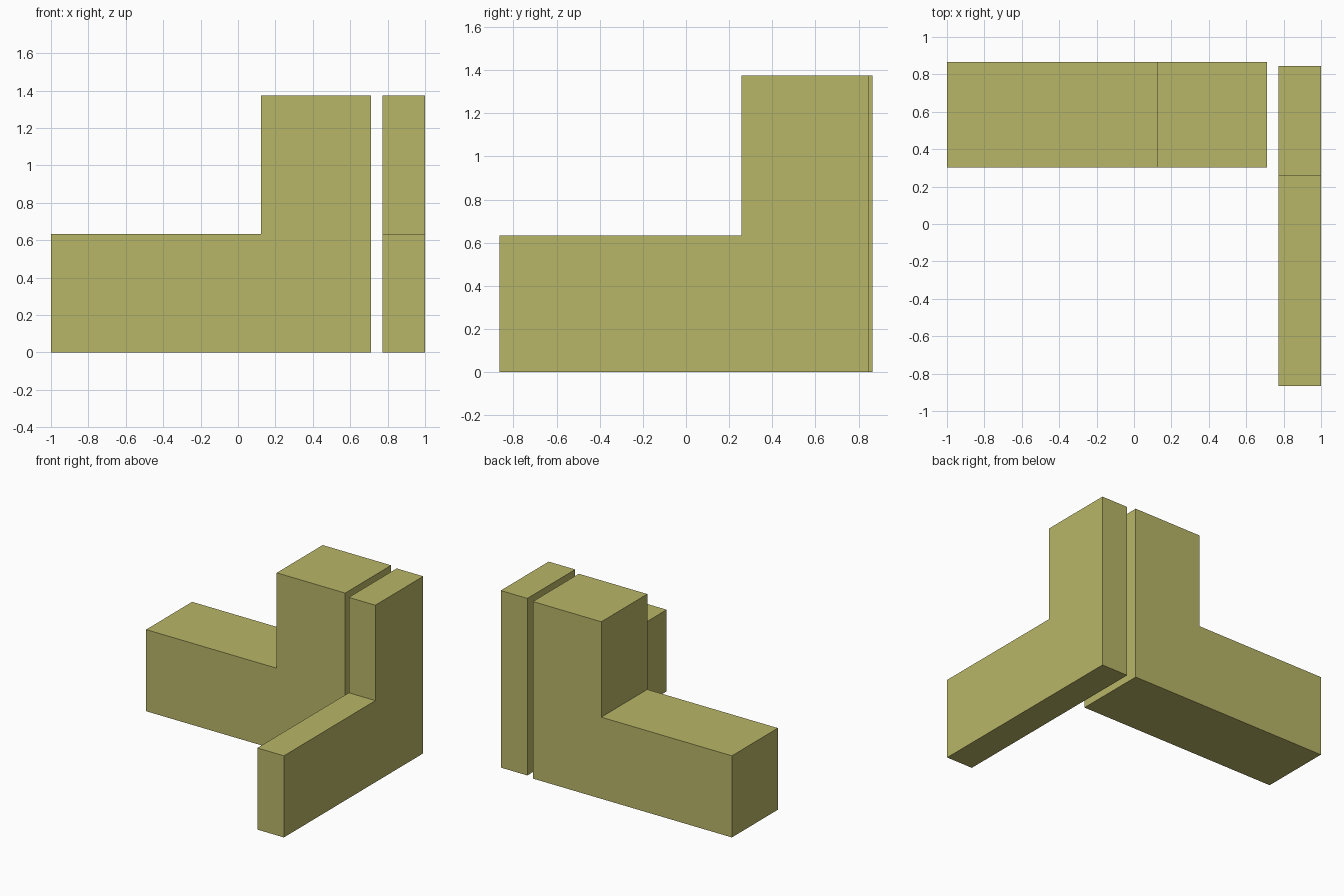
import bpy, bmesh
from mathutils import Vector

if "Cube" in bpy.data.objects:
    bpy.data.objects.remove(bpy.data.objects["Cube"])

olive = bpy.data.materials.new("olive_yellow")
olive.diffuse_color = (0.485, 0.468, 0.136, 1)
olive.use_nodes = True
olive.node_tree.nodes["Principled BSDF"].inputs["Base Color"].default_value = olive.diffuse_color

LENGTH, STEP, LOW, HIGH = 1.71, 1.122, 0.634, 1.375
# Side profile: low arm with a tall block at the far end (distance, height)
PROFILE = [(0, 0), (LENGTH, 0), (LENGTH, HIGH), (STEP, HIGH), (STEP, LOW), (0, LOW)]


def l_block(name, origin, along, across):
    """Extrude the L profile running along one axis, by the across vector."""
    bm = bmesh.new()
    verts = [bm.verts.new(Vector(origin) + Vector(along) * d + Vector((0, 0, z)))
             for d, z in PROFILE]
    face = bm.faces.new(verts)
    ext = bmesh.ops.extrude_face_region(bm, geom=[face], use_keep_orig=True)
    moved = [v for v in ext["geom"] if isinstance(v, bmesh.types.BMVert)]
    bmesh.ops.translate(bm, verts=moved, vec=Vector(across))
    bmesh.ops.recalc_face_normals(bm, faces=bm.faces[:])
    mesh = bpy.data.meshes.new(name)
    bm.to_mesh(mesh)
    bm.free()
    mesh.materials.append(olive)
    obj = bpy.data.objects.new(name, mesh)
    bpy.context.collection.objects.link(obj)
    return obj


# Thick block along x at the back, thin block along y on the right
l_block("thick_l_block", (-1, 0.301, 0), (1, 0, 0), (0, 0.564, 0))
l_block("thin_l_block", (0.772, -0.865, 0), (0, 1, 0), (0.228, 0, 0))
